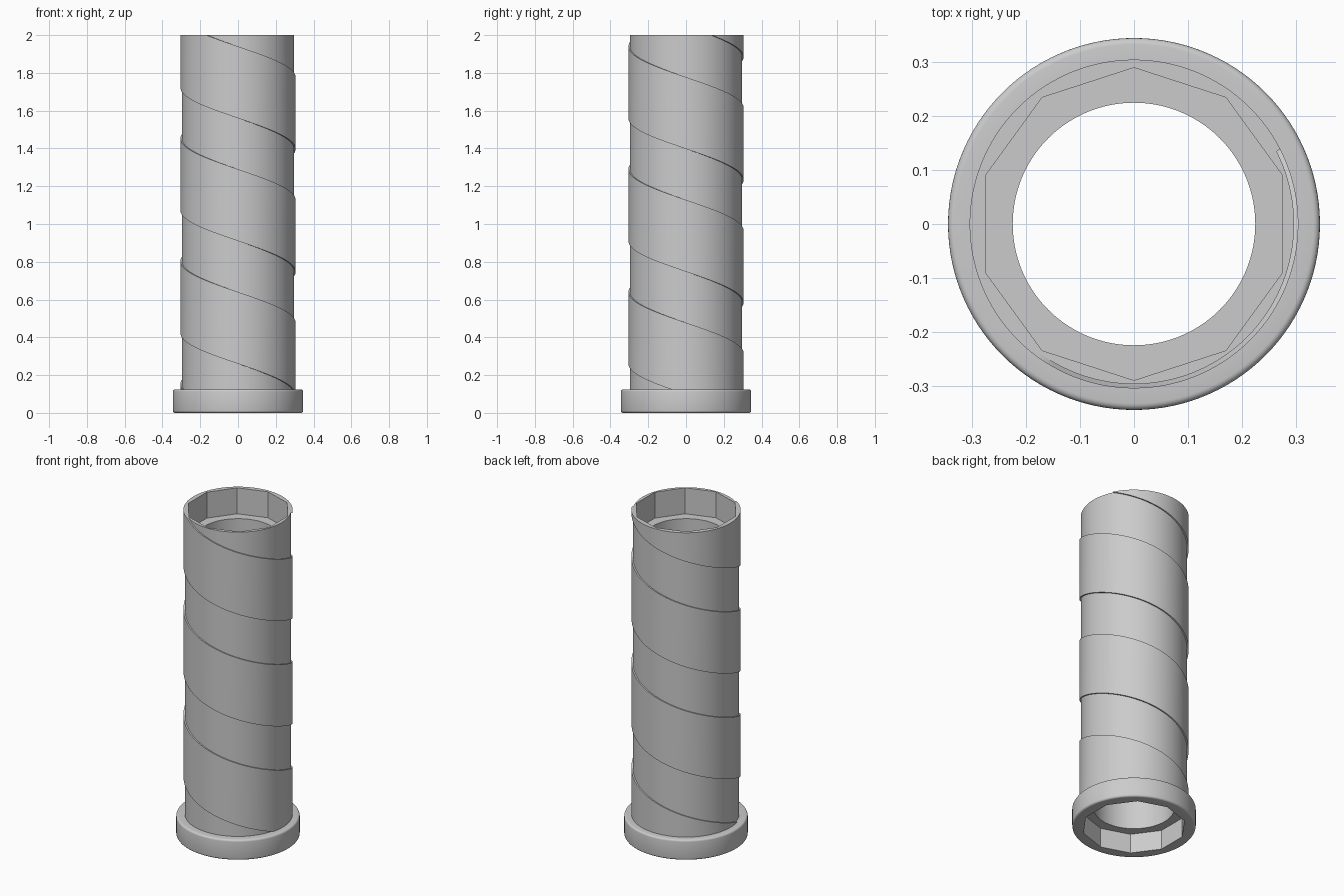
import bpy, bmesh
from math import sin, cos, pi, radians

if "Cube" in bpy.data.objects:
    bpy.data.objects.remove(bpy.data.objects["Cube"])

N = 120           # segments around
SIDES = 10        # socket sides


def ring_point(r, z, a, sides=0):
    """Point on a circle, or on a polygon of circumradius r with a corner at the front."""
    if sides:
        step = 2 * pi / sides
        off = (a + pi / 2) % step - step / 2
        r = r * cos(step / 2) / cos(off)
    return (r * cos(a), r * sin(a), z)


def finish(bm, name):
    bmesh.ops.remove_doubles(bm, verts=bm.verts, dist=1e-5)
    bmesh.ops.recalc_face_normals(bm, faces=bm.faces)
    me = bpy.data.meshes.new(name)
    bm.to_mesh(me)
    bm.free()
    ob = bpy.data.objects.new(name, me)
    bpy.context.collection.objects.link(ob)
    bpy.ops.object.select_all(action='DESELECT')
    ob.select_set(True)
    bpy.context.view_layer.objects.active = ob
    bpy.ops.object.shade_smooth_by_angle(angle=radians(30))
    return ob


# Sleeve with flange, round bore and a ten-sided socket at each end
F, H, B = 0.345, 0.125, 0.012
arc = [i * pi / 8 for i in range(5)]
profile = [(0.29, 0, SIDES)]
profile += [(F - B + B * sin(t), B - B * cos(t), 0) for t in arc]
profile += [(F - B + B * cos(t), H - B + B * sin(t), 0) for t in arc]
profile += [(0.297, H, 0), (0.297, 2, 0), (0.29, 2, SIDES), (0.29, 1.84, SIDES),
            (0.225, 1.84, 0), (0.225, 0.12, 0), (0.29, 0.12, SIDES)]
bm = bmesh.new()
rings = [[bm.verts.new(ring_point(r, z, -pi / 2 + 2 * pi * i / N, s)) for i in range(N)]
         for r, z, s in profile]
for k, lo in enumerate(rings):
    hi = rings[(k + 1) % len(rings)]
    for i in range(N):
        j = (i + 1) % N
        bm.faces.new((lo[i], lo[j], hi[j], hi[i]))
finish(bm, "flanged_sleeve")

# Raised helical wrap, trimmed at the flange and at the top rim
PITCH, WIDTH, R_IN, R_OUT = 0.65, 0.38, 0.294, 0.305
bm = bmesh.new()
prev = None
for i in range(-3 * N, 2 * N):
    t = i / N
    top = 0.64 - PITCH * t
    hi, lo = min(top, 2.0), max(top - WIDTH, H - 0.005)
    if hi - lo < 0.0005:
        prev = None
        continue
    a = -pi / 2 + 2 * pi * t
    cur = [bm.verts.new(ring_point(r, z, a))
           for r, z in ((R_IN, lo), (R_OUT, lo), (R_OUT, hi), (R_IN, hi))]
    if prev:
        for k in range(4):
            m = (k + 1) % 4
            bm.faces.new((prev[k], cur[k], cur[m], prev[m]))
    prev = cur
finish(bm, "spiral_wrap")
